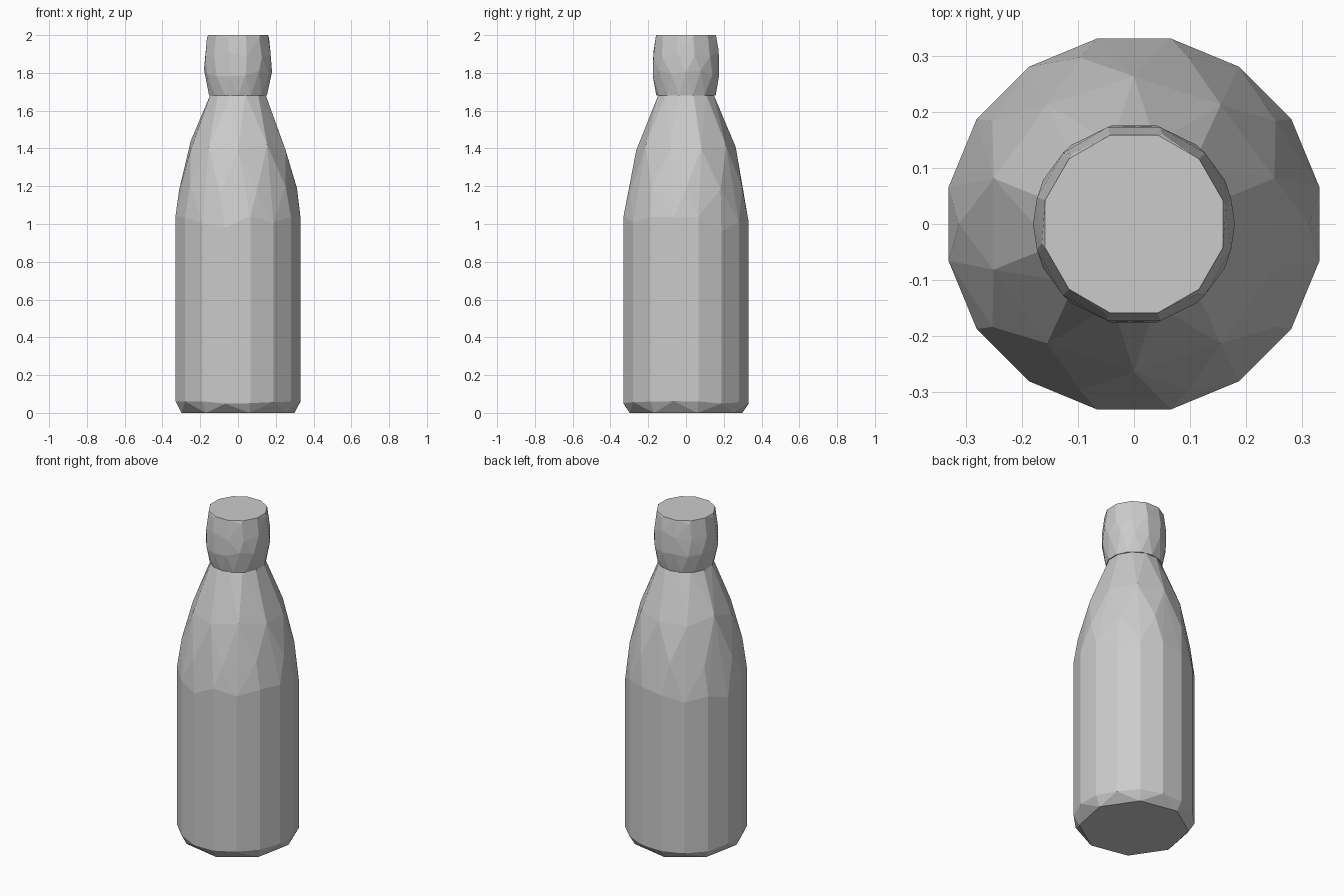
import bpy, bmesh, random
from math import sin, cos, pi, radians

cube = bpy.data.objects.get("Cube")
if cube:
    bpy.data.objects.remove(cube, do_unlink=True)

random.seed(4)

# Single plain grey
grey = bpy.data.materials.new("plain grey")
grey.use_nodes = True
colour = (0.6, 0.6, 0.6, 1)
grey.diffuse_color = colour
grey.node_tree.nodes["Principled BSDF"].inputs["Base Color"].default_value = colour


def faceted_hull(name, rings):
    """Wrap rings of (height, radius, sides, turn in steps, height jitter) in a faceted skin."""
    bm = bmesh.new()
    for z, radius, sides, turn, jitter in rings:
        for i in range(sides):
            a = 2 * pi * (i + turn) / sides
            dz = random.uniform(-jitter, jitter)
            bm.verts.new((radius * cos(a), radius * sin(a), z + dz))
    hull = bmesh.ops.convex_hull(bm, input=bm.verts)
    loose = {v for v in hull["geom_interior"] + hull["geom_unused"]
             if isinstance(v, bmesh.types.BMVert)}
    bmesh.ops.delete(bm, geom=list(loose), context='VERTS')
    bmesh.ops.dissolve_limit(bm, angle_limit=radians(0.5), verts=bm.verts, edges=bm.edges)
    bmesh.ops.recalc_face_normals(bm, faces=bm.faces)
    mesh = bpy.data.meshes.new(name)
    bm.to_mesh(mesh)
    bm.free()
    mesh.materials.append(grey)
    obj = bpy.data.objects.new(name, mesh)
    bpy.context.collection.objects.link(obj)
    return obj


# Bottle body: chamfered foot, straight wall, tapering shoulder, neck
faceted_hull("bottle_body", [
    (0.0, 0.305, 8, 0.25, 0),
    (0.055, 0.337, 16, 0.5, 0.01),
    (1.0, 0.337, 16, 0.5, 0.05),
    (1.19, 0.312, 10, 0.0, 0.03),
    (1.41, 0.263, 10, 0.5, 0.03),
    (1.69, 0.149, 12, 0.5, 0),
])

# Bulging cap with a flat top
faceted_hull("bottle_cap", [
    (1.68, 0.157, 14, 0.5, 0),
    (1.80, 0.180, 14, 0.0, 0.02),
    (1.90, 0.179, 12, 0.5, 0.02),
    (1.985, 0.168, 6, 0.2, 0.005),
    (2.0, 0.164, 12, 0.5, 0),
])
